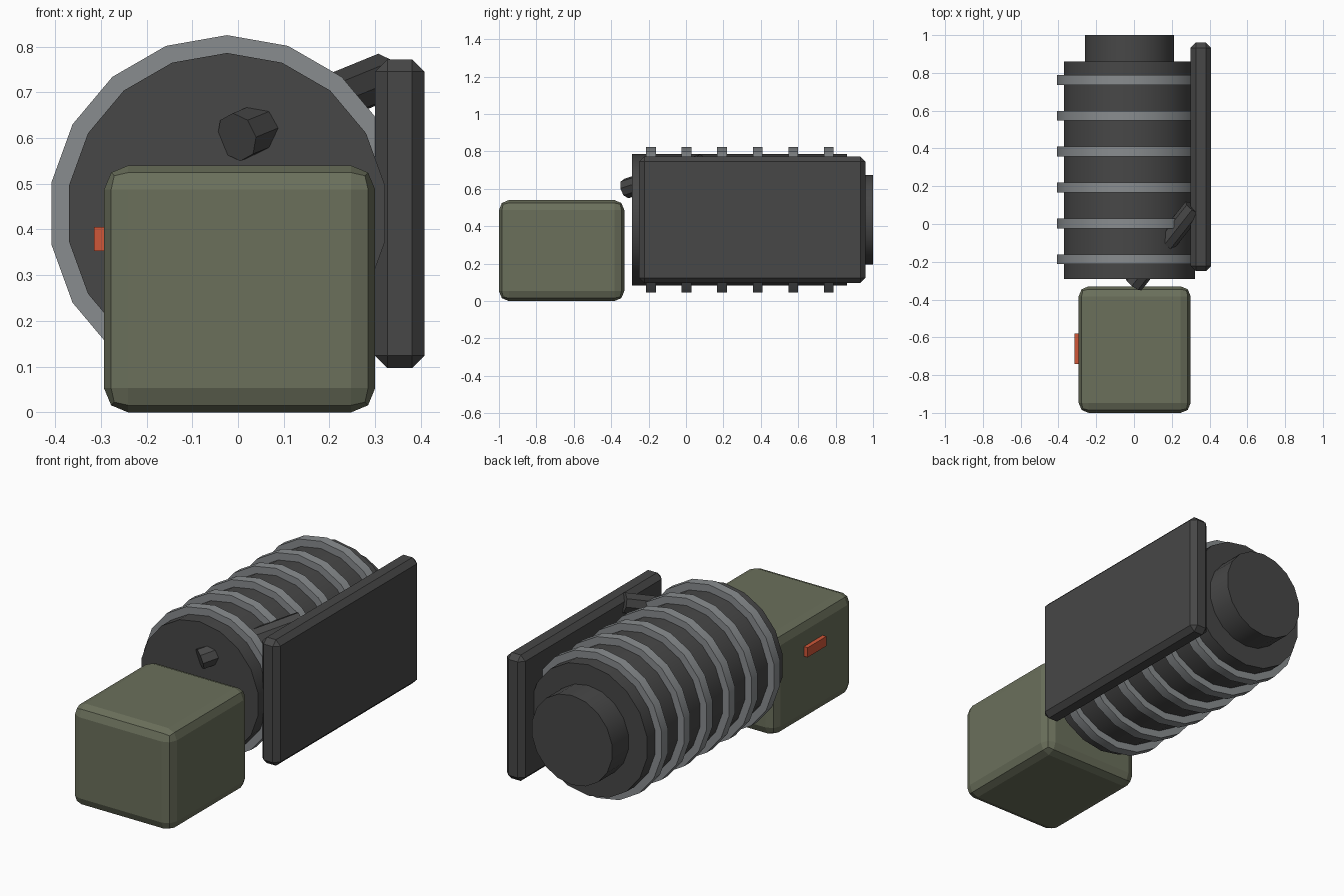
import bpy, math
from mathutils import Vector

if "Cube" in bpy.data.objects:
    bpy.data.objects.remove(bpy.data.objects["Cube"])


def material(name, rgb):
    m = bpy.data.materials.new(name)
    m.diffuse_color = (*rgb, 1)
    m.use_nodes = True
    m.node_tree.nodes["Principled BSDF"].inputs["Base Color"].default_value = m.diffuse_color
    return m


OLIVE = material("olive", (0.145, 0.16, 0.105))
DARK = material("dark_grey", (0.063, 0.063, 0.063))
STEEL = material("steel_grey", (0.25, 0.265, 0.275))
ORANGE = material("orange", (0.63, 0.095, 0.04))


def finish(name, mat, smooth):
    ob = bpy.context.object
    ob.name = name
    ob.data.materials.append(mat)
    if smooth:
        bpy.ops.object.shade_smooth_by_angle(angle=math.radians(35))
    return ob


def box(name, lo, hi, mat, bevel=0, segments=1):
    """Box between two corners, with optional bevelled edges."""
    lo, hi = Vector(lo), Vector(hi)
    bpy.ops.mesh.primitive_cube_add(size=1, location=(lo + hi) / 2)
    ob = bpy.context.object
    ob.scale = hi - lo
    bpy.ops.object.transform_apply(location=False, rotation=False, scale=True)
    finish(name, mat, False)
    if bevel:
        mod = ob.modifiers.new("bevel", "BEVEL")
        mod.width = bevel
        mod.segments = segments
    return ob


def rod(name, a, b, radius, sides, mat):
    """Cylinder running from point a to point b."""
    a, b = Vector(a), Vector(b)
    bpy.ops.mesh.primitive_cylinder_add(
        vertices=sides, radius=radius, depth=(b - a).length, location=(a + b) / 2)
    bpy.context.object.rotation_euler = (b - a).to_track_quat("Z", "Y").to_euler()
    return finish(name, mat, True)


CX, CZ = -0.024, 0.435


def along_y(name, y0, y1, radius, mat):
    """Eighteen-sided cylinder on the drum axis, one corner pointing up."""
    bpy.ops.mesh.primitive_cylinder_add(
        vertices=18, radius=radius, depth=y1 - y0,
        location=(CX, (y0 + y1) / 2, CZ), rotation=(-math.pi / 2, 0, 0))
    return finish(name, mat, True)


# Drum with its rear cap and cooling rings
along_y("drum", -0.29, 0.86, 0.351, DARK)
along_y("rear_cap", 0.80, 1.0, 0.24, DARK)
for i in range(6):
    y = -0.187 + 0.19 * i
    along_y(f"cooling_ring_{i + 1}", y - 0.026, y + 0.026, 0.39, STEEL)

# Side panel and the slanted rod that joins it through the drum
box("side_panel", (0.30, -0.25, 0.097), (0.408, 0.96, 0.772), DARK, 0.027)
rod("slanted_rod", (-0.003, -0.318, 0.602), (0.315, 0.085, 0.732), 0.054, 8, DARK)

# Front box with its small marker
box("front_box", (-0.293, -1.0, 0.0), (0.30, -0.33, 0.54), OLIVE, 0.053, 2)
box("marker", (-0.315, -0.74, 0.353), (-0.28, -0.58, 0.405), ORANGE)
